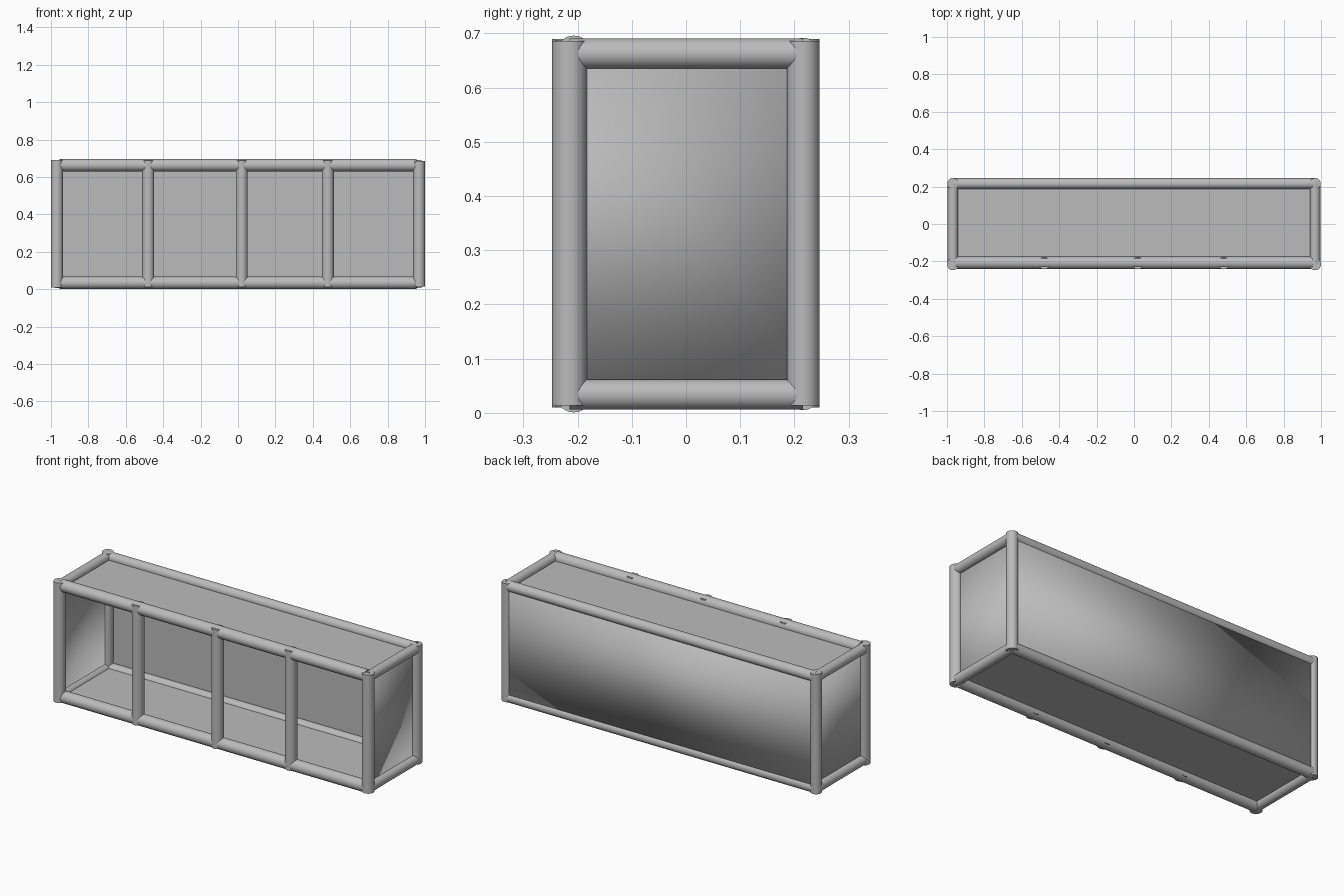
import bpy
import bmesh
import math
from mathutils import Vector

if "Cube" in bpy.data.objects:
    bpy.data.objects.remove(bpy.data.objects["Cube"], do_unlink=True)

GREY = (0.5, 0.5, 0.5, 1)
grey = bpy.data.materials.new("plain grey")
grey.use_nodes = True
grey.diffuse_color = GREY
grey.node_tree.nodes["Principled BSDF"].inputs["Base Color"].default_value = GREY


def tube(name, start, end, radius):
    """Round bar between two points, with flat ends."""
    a, b = Vector(start), Vector(end)
    bpy.ops.mesh.primitive_cylinder_add(vertices=40, radius=radius, depth=(b - a).length,
                                        location=(a + b) / 2)
    ob = bpy.context.object
    ob.name = name
    ob.rotation_euler = (b - a).to_track_quat("Z", "Y").to_euler()
    ob.data.materials.append(grey)
    bpy.ops.object.shade_smooth_by_angle(angle=math.radians(40))


def plate(name, low, high):
    """Flat rectangular sheet between two corners."""
    low, high = Vector(low), Vector(high)
    bpy.ops.mesh.primitive_cube_add(size=1, location=(low + high) / 2)
    ob = bpy.context.object
    ob.name = name
    ob.scale = high - low
    ob.data.materials.append(grey)


POST_X, FRONT_Y, RAIL_Y, BACK_Y = 0.968, -0.215, -0.207, 0.216
LOW, HIGH = 0.034, 0.663

# Corner posts and end rails
for side, sign in (("left", 1), ("right", -1)):
    x = sign * POST_X
    trim = 0.014 if sign > 0 else 0.010
    tube(f"{side}_front_post", (x, FRONT_Y, trim), (x, FRONT_Y, 0.70 - trim), 0.032)
    tube(f"{side}_back_post", (x, BACK_Y, trim), (x, BACK_Y, 0.70 - trim), 0.030)
    for level, z in (("lower", LOW), ("upper", HIGH)):
        tube(f"{side}_{level}_end_rail", (x, FRONT_Y, z), (x, BACK_Y, z), 0.028)

# Long rails
for level, z in (("lower", LOW), ("upper", HIGH)):
    tube(f"front_{level}_rail", (-0.955, RAIL_Y, z), (0.955, RAIL_Y, z), 0.033)
    tube(f"back_{level}_rail", (-POST_X, BACK_Y, z), (POST_X, BACK_Y, z), 0.029)

# Front uprights
for i, x in enumerate((-0.48, 0.02, 0.48)):
    tube(f"front_upright_{i + 1}", (x, -0.21, 0.011), (x, -0.21, 0.688), 0.032)

# Softly shaded shell, open at the front
bm = bmesh.new()
bmesh.ops.create_cube(bm, size=1)
for v in bm.verts:
    v.co.x *= 1.93
    v.co.y = 0.236 if v.co.y > 0 else -0.205
    v.co.z = 0.655 if v.co.z > 0 else 0.04
bm.normal_update()
front = [f for f in bm.faces if f.normal.y < -0.5]
bmesh.ops.delete(bm, geom=front, context="FACES_ONLY")
for f in bm.faces:
    f.smooth = True
mesh = bpy.data.meshes.new("side_and_back_panels")
bm.to_mesh(mesh)
bm.free()
mesh.materials.append(grey)
bpy.context.collection.objects.link(bpy.data.objects.new("side_and_back_panels", mesh))

# Flat sheets over the shell
plate("top_panel", (-0.96, -0.2, 0.651), (0.96, 0.22, 0.659))
plate("floor_panel", (-0.96, -0.2, 0.036), (0.96, 0.22, 0.044))
plate("back_lining", (-0.96, 0.226, 0.04), (0.96, 0.232, 0.65))
